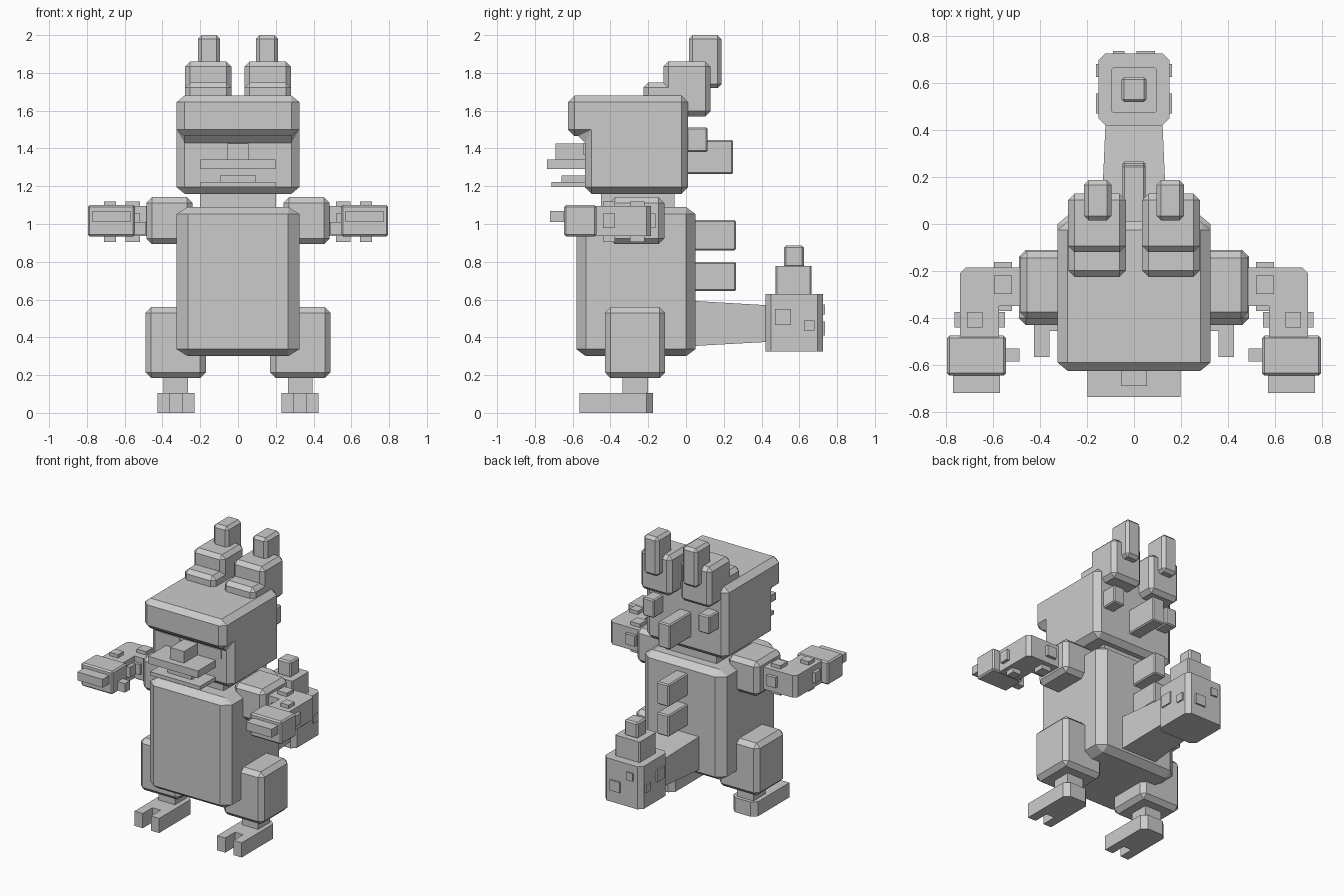
import bpy
import bmesh
from mathutils import Vector

cube = bpy.data.objects.get("Cube")
if cube:
    bpy.data.objects.remove(cube, do_unlink=True)

grey = bpy.data.materials.new("stone_grey")
grey.use_nodes = True
grey.diffuse_color = (0.6, 0.6, 0.6, 1)
grey.node_tree.nodes["Principled BSDF"].inputs["Base Color"].default_value = (0.6, 0.6, 0.6, 1)


def finish(name, bm):
    bmesh.ops.recalc_face_normals(bm, faces=bm.faces[:])
    mesh = bpy.data.meshes.new(name)
    bm.to_mesh(mesh)
    bm.free()
    mesh.materials.append(grey)
    obj = bpy.data.objects.new(name, mesh)
    bpy.context.scene.collection.objects.link(obj)
    return obj


def chamfer(bm, cut, edges=None):
    """Bevel with a separate width on each axis."""
    for v in bm.verts:
        v.co = Vector(c / k for c, k in zip(v.co, cut))
    bmesh.ops.bevel(bm, geom=edges or bm.edges[:], offset=1, segments=1,
                    profile=0.5, affect='EDGES')
    for v in bm.verts:
        v.co = Vector(c * k for c, k in zip(v.co, cut))


def box(name, x, y, z, cut=None, upright_only=False):
    bm = bmesh.new()
    bmesh.ops.create_cube(bm, size=1)
    for v in bm.verts:
        v.co = Vector(a[0] if c < 0 else a[1] for c, a in zip(v.co, (x, y, z)))
    if cut:
        cut = (cut,) * 3 if isinstance(cut, float) else cut
        edges = None
        if upright_only:
            edges = [e for e in bm.edges
                     if abs(e.verts[0].co.z - e.verts[1].co.z) > 0.01]
        chamfer(bm, cut, edges)
    return finish(name, bm)


def pair(name, x, y, z, cut=None):
    box("left_" + name, x, y, z, cut)
    box("right_" + name, (-x[1], -x[0]), y, z, cut)


def prism(name, points, axis, low, high, cut=None):
    """Extrude an outline along x or z."""
    bm = bmesh.new()
    place = (lambda p: (low, *p)) if axis == "x" else (lambda p: (*p, low))
    face = bm.faces.new([bm.verts.new(place(p)) for p in points])
    ext = bmesh.ops.extrude_face_region(bm, geom=[face])
    step = Vector((high - low, 0, 0) if axis == "x" else (0, 0, high - low))
    bmesh.ops.translate(bm, vec=step,
                        verts=[g for g in ext["geom"] if isinstance(g, bmesh.types.BMVert)])
    bmesh.ops.recalc_face_normals(bm, faces=bm.faces[:])
    if cut:
        chamfer(bm, cut)
    return finish(name, bm)


# Torso and neck
box("torso", (-.325, .325), (-.58, .05), (.30, 1.09), (.06, .05, .037))
box("neck", (-.2, .2), (-.45, -.06), (1.05, 1.2))

# Head with overhanging brow
prism("head", [(-.625, 1.68), (.01, 1.68), (.01, 1.16), (-.535, 1.16),
               (-.535, 1.465), (-.625, 1.465)], "x", -.325, .325, (.042, .035, .035))

# Face
pair("eye", (.085, .245), (-.542, -.5), (1.365, 1.43))
box("nose", (-.055, .055), (-.69, -.5), (1.34, 1.425))
box("upper_jaw", (-.198, .198), (-.737, -.5), (1.29, 1.342))
box("tongue", (-.095, .095), (-.66, -.5), (1.22, 1.258))
box("lower_jaw", (-.198, .198), (-.713, -.5), (1.195, 1.222))

# Stacked horns
pair("horn_base", (.035, .28), (-.225, -.05), (1.6, 1.75), .027)
pair("horn_middle", (.035, .28), (-.12, .13), (1.57, 1.86), .027)
pair("horn_tip", (.095, .213), (.015, .187), (1.72, 2.0), .02)

# Spikes down the back
pair("head_spike", (.175, .265), (-.05, .115), (1.38, 1.51), .008)
for name, z, tip in (("crest_spike", (1.265, 1.445), .25),
                     ("upper_back_spike", (.86, 1.02), .265),
                     ("lower_back_spike", (.645, .8), .265)):
    box(name, (-.048, .048), (-.05, tip), z, .008)

# Tapering tail
tail = box("tail", (-.14, .14), (0, .45), (.352, .595))
for v in tail.data.vertices:
    if v.co.y > .2:
        v.co.x *= .86
        v.co.z = .47 + (v.co.z - .47) * .79

# Tail hammer, its stacked top and studs
box("tail_block", (-.152, .152), (.42, .725), (.325, .63), .03, True)
box("tail_step", (-.098, .098), (.475, .665), (.62, .777), (.008, .008, .008), True)
box("tail_tip", (-.053, .053), (.52, .625), (.77, .885), .01)
pair("large_tail_stud", (.14, .162), (.47, .555), (.465, .55))
pair("small_tail_stud", (.14, .162), (.625, .68), (.435, .49))
box("large_rear_stud", (.01, .09), (.7, .737), (.41, .485))
box("small_rear_stud", (-.09, -.04), (.7, .737), (.52, .575))

# Arms bent forward at the elbow
pair("shoulder", (.24, .485), (-.405, -.115), (.893, 1.142), .03)
arm = [(.45, -.185), (.715, -.185), (.74, -.21), (.74, -.5),
       (.575, -.5), (.575, -.35), (.45, -.35)]
for side, s in (("left", 1), ("right", -1)):
    prism(side + "_arm", [(s * x, y) for x, y in arm], "z", .937, 1.095)

# Studs round each elbow and wrist
pair("elbow_stud_upright", (.52, .595), (-.297, -.22), (.905, 1.12))
pair("elbow_stud_across", (.52, .595), (-.37, -.162), (.98, 1.055))
pair("wrist_stud_upright", (.645, .71), (-.44, -.375), (.905, 1.12))
pair("wrist_stud_across", (.55, .763), (-.44, -.375), (.98, 1.055))

# Hands
pair("hand", (.545, .795), (-.645, -.475), (.935, 1.1), .01)
pair("fingers", (.57, .77), (-.72, -.6), (1.01, 1.07))
pair("thumb", (.487, .56), (-.585, -.53), (.945, 1.01))

# Legs and split feet
pair("thigh", (.17, .49), (-.43, -.11), (.185, .56), .03)
pair("ankle", (.265, .395), (-.335, -.2), (.08, .2))
foot = [(.23, -.565), (.295, -.565), (.295, -.455), (.36, -.455), (.36, -.565),
        (.425, -.565), (.425, -.21), (.39, -.175), (.265, -.175), (.23, -.21)]
for side, s in (("left", 1), ("right", -1)):
    prism(side + "_foot", [(s * x, y) for x, y in foot], "z", 0, .105)
